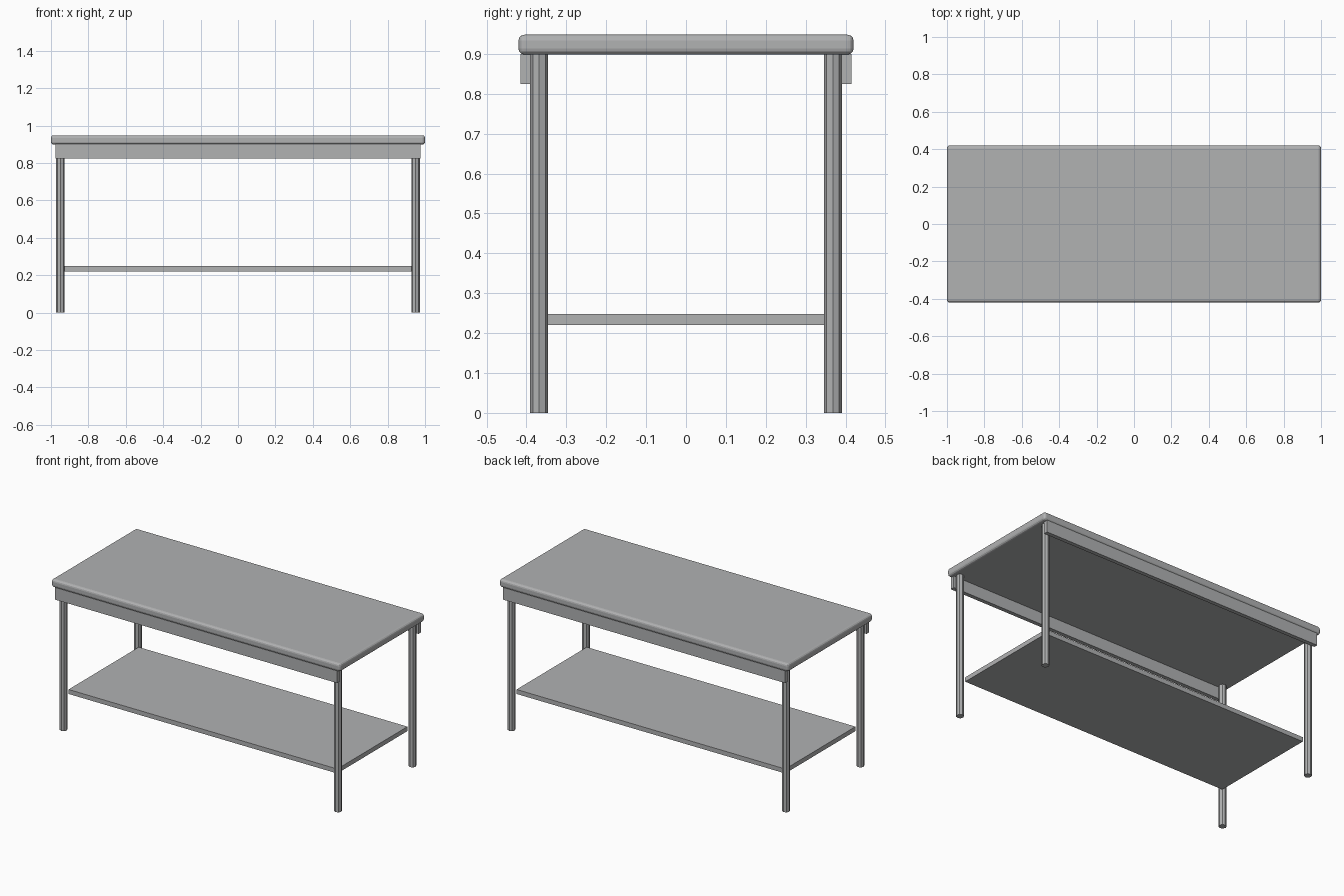
import bpy, bmesh, math

if "Cube" in bpy.data.objects:
    bpy.data.objects.remove(bpy.data.objects["Cube"])

steel = bpy.data.materials.new("brushed_steel_grey")
steel.diffuse_color = (0.44, 0.445, 0.45, 1.0)
steel.use_nodes = True
steel.node_tree.nodes["Principled BSDF"].inputs["Base Color"].default_value = steel.diffuse_color


def finish(name, bm):
    bmesh.ops.recalc_face_normals(bm, faces=bm.faces)
    mesh = bpy.data.meshes.new(name)
    bm.to_mesh(mesh)
    bm.free()
    mesh.materials.append(steel)
    obj = bpy.data.objects.new(name, mesh)
    bpy.context.collection.objects.link(obj)
    return obj


def box(name, x, y, z):
    """Box from (min, max) ranges on each axis."""
    bm = bmesh.new()
    bmesh.ops.create_cube(bm, size=1)
    for v in bm.verts:
        v.co = [lo + (c + 0.5) * (hi - lo) for c, (lo, hi) in zip(v.co, (x, y, z))]
    return finish(name, bm)


# Worktop slab with rounded edges
top = box("worktop", (-1, 1), (-0.42, 0.42), (0.898, 0.948))
bevel = top.modifiers.new("rounded_edges", 'BEVEL')
bevel.width = 0.015
bevel.segments = 3

# Lower shelf fitted between the legs
box("lower_shelf", (-0.93, 0.93), (-0.347, 0.347), (0.22, 0.248))

# Long aprons outside the legs, under the front and back of the worktop
box("front_apron", (-0.977, 0.977), (-0.415, -0.39), (0.824, 0.9))
box("back_apron", (-0.977, 0.977), (0.39, 0.415), (0.824, 0.9))

# Four octagonal legs
for sx, side in ((-1, "left"), (1, "right")):
    for sy, end in ((-1, "front"), (1, "back")):
        bm = bmesh.new()
        bmesh.ops.create_cone(bm, cap_ends=True, segments=8,
                              radius1=0.0225, radius2=0.0225, depth=0.9)
        bmesh.ops.translate(bm, verts=bm.verts, vec=(sx * 0.95, sy * 0.368, 0.45))
        finish(f"{end}_{side}_leg", bm)
